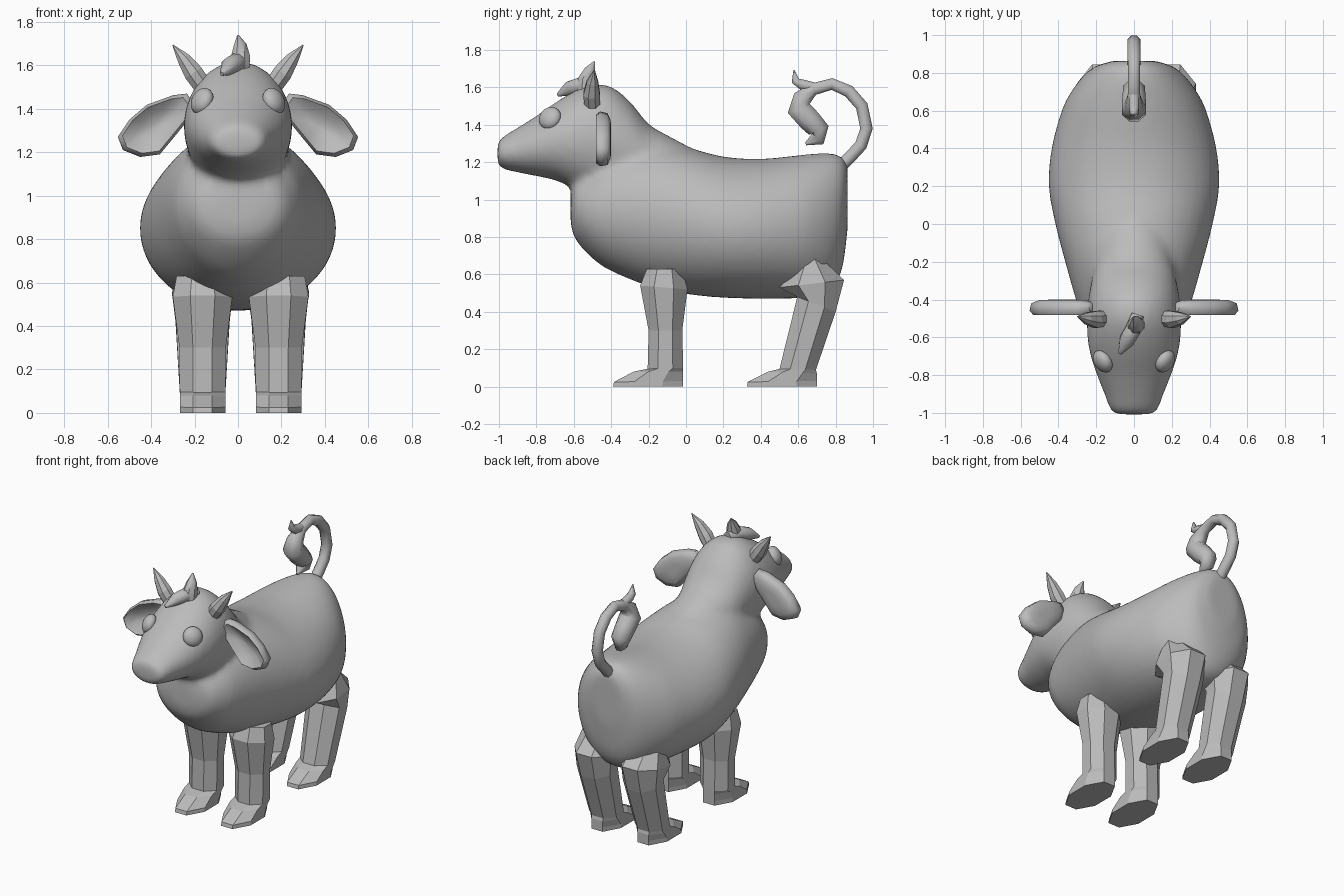
import bpy, bmesh, math
from mathutils import Vector

if "Cube" in bpy.data.objects:
    bpy.data.objects.remove(bpy.data.objects["Cube"])

grey = bpy.data.materials.new("plain grey")
grey.diffuse_color = (0.5, 0.5, 0.5, 1)
grey.use_nodes = True
grey.node_tree.nodes["Principled BSDF"].inputs["Base Color"].default_value = grey.diffuse_color


def add_lofts(bm, rings):
    """Skin a list of equal-length rings and cap both ends."""
    vs = [[bm.verts.new(p) for p in r] for r in rings]
    n = len(vs[0])
    for a, b in zip(vs, vs[1:]):
        for i in range(n):
            bm.faces.new((a[i], a[(i + 1) % n], b[(i + 1) % n], b[i]))
    bm.faces.new(vs[0][::-1])
    bm.faces.new(vs[-1])


def make(name, shells, smooth=None):
    bm = bmesh.new()
    for rings in shells:
        add_lofts(bm, rings)
    bmesh.ops.recalc_face_normals(bm, faces=bm.faces)
    me = bpy.data.meshes.new(name)
    bm.to_mesh(me)
    bm.free()
    me.materials.append(grey)
    ob = bpy.data.objects.new(name, me)
    bpy.context.collection.objects.link(ob)
    if smooth:
        bpy.ops.object.select_all(action='DESELECT')
        ob.select_set(True)
        bpy.context.view_layer.objects.active = ob
        bpy.ops.object.shade_smooth_by_angle(angle=math.radians(smooth))
    return ob


def resample(rows, k=4):
    """Catmull-Rom interpolation between section rows."""
    out = []
    for i in range(len(rows) - 1):
        p = [rows[max(0, min(len(rows) - 1, j))] for j in range(i - 1, i + 3)]
        for s in range(k):
            t = s / k
            out.append([0.5 * (2 * b + (c - a) * t + (2 * a - 5 * b + 4 * c - d) * t * t
                               + (3 * b - a - 3 * c + d) * t ** 3) for a, b, c, d in zip(*p)])
    return out + [list(rows[-1])]


def trunk(rows, n=40):
    """Oval sections: y, bottom, top, half width."""
    rings = []
    for y, lo, hi, w in resample(rows):
        rings.append([(w * math.cos(a), y, (lo + hi) / 2 + (hi - lo) / 2 * math.sin(a))
                      for a in (2 * math.pi * i / n for i in range(n))])
    return rings


def tube(points, radii, ref, n=8):
    """Tapered tube along points; ref fixes the cross-section direction."""
    pts = [Vector(p) for p in points]
    rings = []
    for i, (p, r) in enumerate(zip(pts, radii)):
        t = (pts[min(i + 1, len(pts) - 1)] - pts[max(i - 1, 0)]).normalized()
        u = (Vector(ref) - t * t.dot(Vector(ref))).normalized()
        v = t.cross(u)
        rings.append([p + r * (u * math.cos(a) + v * math.sin(a))
                      for a in (2 * math.pi * (j + 0.5) / n for j in range(n))])
    return rings


def mirror_x(ob):
    ob.modifiers.new("mirror", 'MIRROR')


# body: torso and head merged into one smooth skin
torso = trunk([(-.617, .87, 1.03, .09), (-.59, .785, 1.12, .2), (-.5, .685, 1.2, .27),
               (-.4, .618, 1.27, .308), (-.2, .537, 1.31, .365), (0, .495, 1.28, .417),
               (.2, .475, 1.23, .452), (.4, .47, 1.218, .437), (.6, .472, 1.237, .383),
               (.7, .485, 1.247, .333), (.78, .525, 1.247, .272), (.835, .63, 1.228, .205),
               (.864, .84, 1.18, .11)])
head = trunk([(-1.008, 1.2, 1.295, .085), (-.987, 1.167, 1.33, .125), (-.9, 1.145, 1.385, .158),
              (-.8, 1.125, 1.448, .197), (-.7, 1.103, 1.518, .23), (-.6, 1.06, 1.578, .247),
              (-.5, 1.02, 1.616, .249), (-.4, 1.0, 1.604, .242), (-.3, 1.0, 1.525, .225),
              (-.2, 1.0, 1.405, .205), (-.1, 1.0, 1.345, .19), (.05, 1.05, 1.265, .13)])
body = make("body", [torso, head])
rm = body.modifiers.new("merge", 'REMESH')
rm.mode = 'VOXEL'
rm.voxel_size = 0.02
rm.use_smooth_shade = True
sm = body.modifiers.new("soften", 'SMOOTH')
sm.factor = 0.5
sm.iterations = 10


# legs: eight-sided sections given by front (y, z), back (y, z), half width
def leg(name, cx, rows):
    k = 1 / math.cos(math.pi / 8)
    rings = []
    for yf, zf, yb, zb, w in rows:
        ring = []
        for i in range(8):
            a = math.pi / 8 + i * math.pi / 4
            f = 0.5 + 0.5 * math.cos(a) * k
            ring.append((cx + w * k * math.sin(a), yb + (yf - yb) * f, zb + (zf - zb) * f))
        rings.append(ring)
    make(name, [rings])


FRONT = [(-.39, 0, -.015, 0, .105), (-.385, .025, -.015, .03, .105), (-.28, .08, -.015, .08, .105),
         (-.205, .095, -.015, .1, .105), (-.2, .3, -.02, .3, .107),
         (-.245, .54, .008, .52, .137), (-.21, .63, -.02, .63, .12)]
HIND = [(.325, 0, .7, 0, .105), (.33, .025, .7, .03, .105), (.44, .08, .7, .07, .105),
        (.5, .095, .695, .09, .105), (.595, .48, .8, .4, .125),
        (.5, .53, .845, .57, .14), (.61, .67, .72, .69, .11)]
for side, s in (("right", -1), ("left", 1)):
    leg(side + "_front_leg", s * .175 + .012, FRONT)
    leg(side + "_hind_leg", s * .175 + .012, HIND)

# ears: cupped leaf with a raised front rim
outline = [(.2, 1.42), (.235, 1.47), (.3, 1.462), (.42, 1.418), (.5, 1.35), (.553, 1.27),
           (.53, 1.21), (.45, 1.178), (.36, 1.19), (.31, 1.25), (.22, 1.36)]
cx, cz = .38, 1.32


def ear_ring(f, y):
    return [(cx + (x - cx) * f, y, cz + (z - cz) * f) for x, z in outline]


mirror_x(make("ears", [[ear_ring(.1, -.432), ear_ring(.5, -.445), ear_ring(.88, -.482), ear_ring(1, -.46),
                        ear_ring(.95, -.42), ear_ring(.7, -.403), ear_ring(.3, -.4)]], smooth=60))

# horns
mirror_x(make("horns", [tube([(.16, -.5, 1.5), (.205, -.505, 1.565), (.25, -.5, 1.63), (.3, -.49, 1.693)],
                             [.045, .048, .033, .003], (0, 1, 0))]))

# hair tufts
make("upright_tuft", [tube([(.01, -.54, 1.58), (.012, -.535, 1.64), (.01, -.515, 1.69), (0, -.49, 1.738)],
                           [.045, .047, .032, .004], (1, 0, 0))], smooth=40)
make("forelock", [tube([(.02, -.48, 1.61), (-.005, -.56, 1.612), (-.04, -.62, 1.595), (-.075, -.685, 1.56)],
                       [.035, .045, .042, .01], (1, 0, 0))], smooth=50)

# eyes: discs flattened along the direction they look
bpy.ops.mesh.primitive_uv_sphere_add(segments=20, ring_count=12, radius=1, location=(0, 0, 0))
eyes = bpy.context.object
eyes.name = "eyes"
turn = Vector((.75, -.5, .4)).to_track_quat('Z', 'Y')
for v in eyes.data.vertices:
    v.co = Vector((.165, -.727, 1.435)) + turn @ Vector((v.co.x * .064, v.co.y * .064, v.co.z * .042))
eyes.data.materials.append(grey)
bpy.ops.object.shade_smooth()
mirror_x(eyes)

# tail: big loop, curled brush and a small spike
path = [(.8, 1.15), (.87, 1.22), (.935, 1.29), (.965, 1.38), (.94, 1.5), (.87, 1.58), (.78, 1.618),
        (.68, 1.59), (.62, 1.54), (.605, 1.485), (.66, 1.425), (.71, 1.37), (.705, 1.325), (.64, 1.297)]
tail = tube([(0, y, z) for y, z in path],
            [.036] * 6 + [.034, .036, .054, .07, .066, .062, .045, .008], (1, 0, 0))
spike = tube([(0, .68, 1.6), (0, .62, 1.615), (0, .585, 1.635), (0, .577, 1.693)],
             [.03, .03, .024, .003], (1, 0, 0))
make("tail", [tail, spike], smooth=60)
